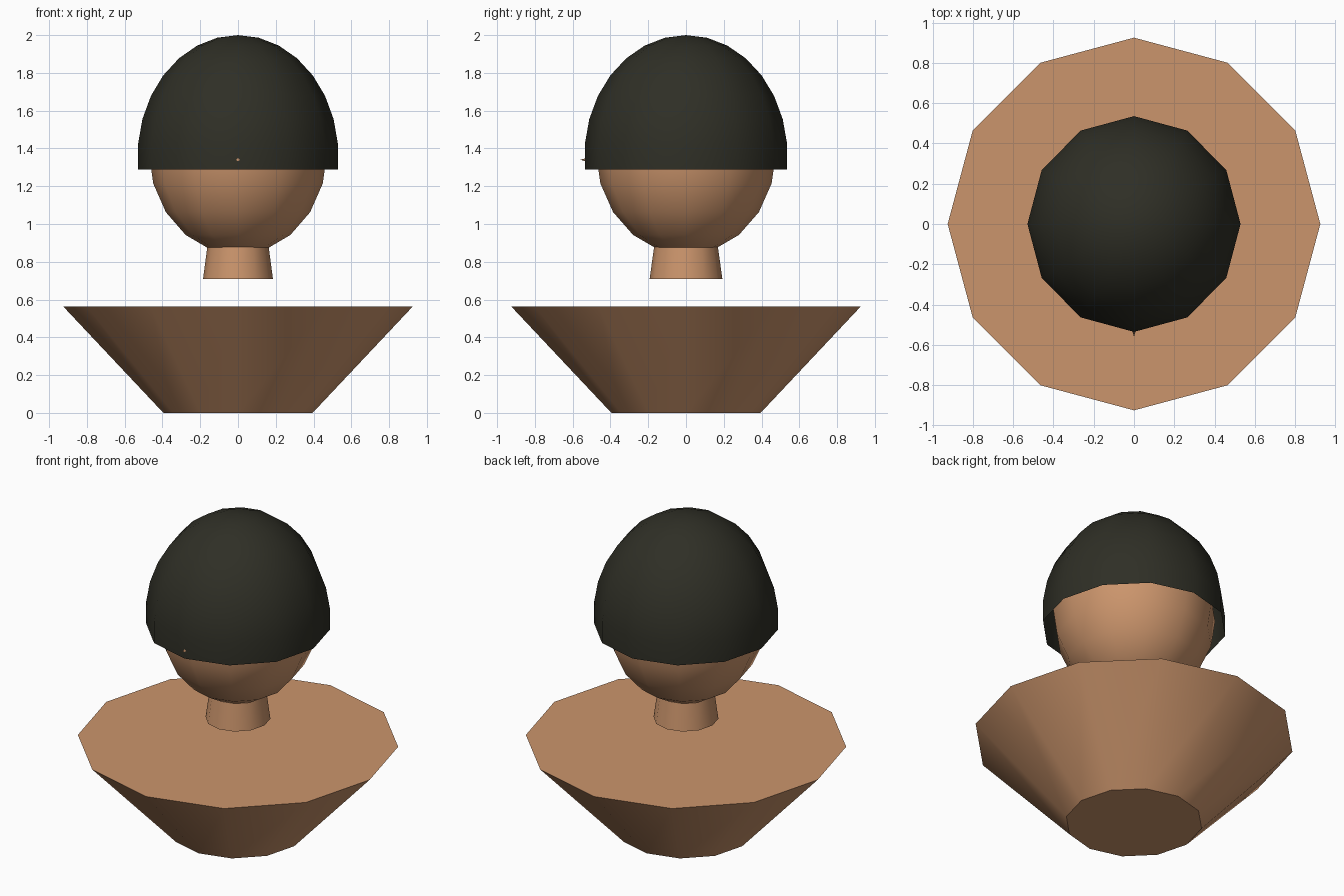
import bpy, bmesh, math

if "Cube" in bpy.data.objects:
    bpy.data.objects.remove(bpy.data.objects["Cube"])

SIDES = 12


def material(name, rgb):
    m = bpy.data.materials.new(name)
    m.diffuse_color = (*rgb, 1)
    m.use_nodes = True
    m.node_tree.nodes["Principled BSDF"].inputs["Base Color"].default_value = m.diffuse_color
    return m


skin = material("warm skin", (0.6, 0.3, 0.15))
dark = material("dark hair", (0.028, 0.028, 0.019))


def lathe(name, rings, mat, squash=1.0):
    """Turn (radius, z) rings, listed bottom to top, into a 12-sided solid."""
    bm = bmesh.new()
    loops = []
    for r, z in rings:
        if r < 1e-4:
            loops.append([bm.verts.new((0, 0, z))])
            continue
        angles = [2 * math.pi * i / SIDES for i in range(SIDES)]
        loops.append([bm.verts.new((r * math.cos(a), r * squash * math.sin(a), z))
                      for a in angles])
    for low, high in zip(loops, loops[1:]):
        for i in range(SIDES):
            j = (i + 1) % SIDES
            if len(low) == 1:
                bm.faces.new((low[0], high[j], high[i]))
            elif len(high) == 1:
                bm.faces.new((low[i], low[j], high[0]))
            else:
                bm.faces.new((low[i], low[j], high[j], high[i]))
    return bm, loops, name, mat


def finish(bm, loops, name, mat, capped=False):
    if capped:
        for loop, flip in ((loops[0], True), (loops[-1], False)):
            if len(loop) > 1:
                bm.faces.new(loop[::-1] if flip else loop)
    me = bpy.data.meshes.new(name)
    bm.to_mesh(me)
    bm.free()
    me.materials.append(mat)
    ob = bpy.data.objects.new(name, me)
    bpy.context.collection.objects.link(ob)
    bpy.ops.object.select_all(action='DESELECT')
    ob.select_set(True)
    bpy.context.view_layer.objects.active = ob
    bpy.ops.object.shade_smooth_by_angle(angle=math.radians(40))
    return ob


def ball(radius, height, centre, start, step):
    """Ellipsoid profile from a starting latitude up to the pole."""
    return [(radius * math.cos(math.radians(a)),
             centre + height * math.sin(math.radians(a)))
            for a in range(start, 91, step)]


# Flared shoulder block
finish(*lathe("shoulders", [(0.395, 0), (0.925, 0.563)], skin), capped=True)

# Short tapered neck, running up into the head
finish(*lathe("neck", [(0.185, 0.71), (0.157, 0.92)], skin, 1.04), capped=True)

# Egg-shaped head
finish(*lathe("head", ball(0.472, 0.545, 1.383, -90, 18), skin, 1.01))

# Open hair shell over the upper head
finish(*lathe("hair", ball(0.532, 0.643, 1.357, -6, 12), dark, 1.012))

# Pointed nose, its tip just clearing the hair
nose = finish(*lathe("nose", [(0.04, 0), (0, 0.14)], skin), capped=True)
nose.location = (0, -0.42, 1.34)
nose.rotation_euler = (math.pi / 2, 0, 0)
